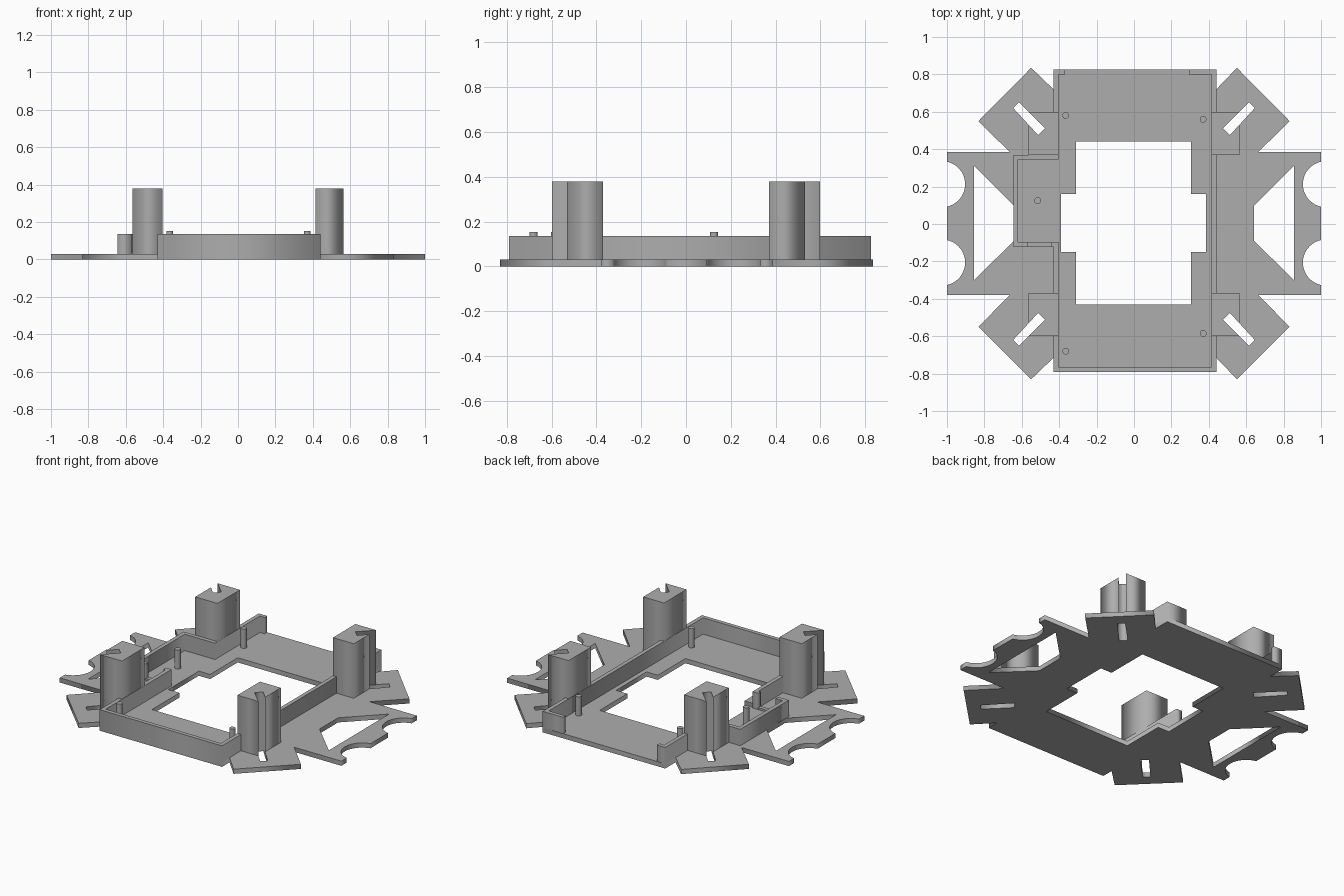
import bpy
import math

cube = bpy.data.objects.get("Cube")
if cube:
    bpy.data.objects.remove(cube, do_unlink=True)

GREY = (0.42, 0.42, 0.42, 1)
grey = bpy.data.materials.new("plain grey")
grey.use_nodes = True
grey.diffuse_color = GREY
grey.node_tree.nodes["Principled BSDF"].inputs["Base Color"].default_value = GREY

BASE, WALL, TOWER, PIN = 0.03, 0.135, 0.38, 0.153
THICK = 0.026


def prism(name, loops, z0, z1):
    """Extrude flat loops between two heights; inner loops become holes."""
    curve = bpy.data.curves.new(name, 'CURVE')
    curve.dimensions = '2D'
    curve.fill_mode = 'BOTH'
    curve.extrude = (z1 - z0) / 2
    for loop in loops:
        spline = curve.splines.new('POLY')
        spline.points.add(len(loop) - 1)
        for point, (x, y) in zip(spline.points, loop):
            point.co = (x, y, 0, 1)
        spline.use_cyclic_u = True
    obj = bpy.data.objects.new(name, curve)
    bpy.context.collection.objects.link(obj)
    obj.location.z = (z0 + z1) / 2
    bpy.ops.object.select_all(action='DESELECT')
    obj.select_set(True)
    bpy.context.view_layer.objects.active = obj
    bpy.ops.object.convert(target='MESH')
    obj = bpy.context.object
    obj.data.materials.clear()
    obj.data.materials.append(grey)
    return obj


def flip(loop, sx, sy=1):
    return [(x * sx, y * sy) for x, y in loop]


def notch(cy, r=0.123, cx=1.026, steps=20):
    """Round bite in the outer edge of a wing, from low y to high y."""
    half = math.acos((cx - 1) / r)
    angles = [half - 2 * half * i / steps for i in range(steps + 1)]
    return [(cx - r * math.cos(a), cy - r * math.sin(a)) for a in angles]


def half_outline(edge):
    """One side of the plate: diagonal arms and a notched wing."""
    return [(edge, -0.79), (edge, -0.715), (0.55, -0.83), (0.832, -0.55),
            (0.665, -0.38), (1, -0.38), *notch(-0.206), *notch(0.213),
            (1, 0.385), (0.665, 0.385), (0.832, 0.55), (0.55, 0.835),
            (edge, 0.72), (edge, 0.825)]


def wall(name, path):
    """Right-angled wall of constant thickness, on the left of its path."""
    normals = []
    for (ax, ay), (bx, by) in zip(path, path[1:]):
        length = math.hypot(bx - ax, by - ay)
        normals.append(((ay - by) / length, (bx - ax) / length))
    inner = []
    for i, (x, y) in enumerate(path):
        near = normals[max(i - 1, 0):i + 1]
        inner.append((x + THICK * sum(n[0] for n in near),
                      y + THICK * sum(n[1] for n in near)))
    return prism(name, [path + inner[::-1]], BASE, WALL)


# Base plate with central window, wing openings and arm slots
window = [(-0.31, -0.43), (0.305, -0.43), (0.305, -0.15), (0.385, -0.15),
          (0.385, 0.16), (0.305, 0.16), (0.305, 0.44), (-0.31, 0.44),
          (-0.31, 0.16), (-0.39, 0.16), (-0.39, -0.15), (-0.31, -0.15)]
opening = [(0.642, -0.09), (0.855, -0.3), (0.855, 0.31), (0.642, 0.098)]
slot = [(0.476, 0.511), (0.512, 0.475), (0.646, 0.62), (0.615, 0.652)]
outline = half_outline(0.44) + flip(half_outline(0.43), -1)[::-1]
holes = [window, opening, flip(opening, -1)]
holes += [flip(slot, sx, sy) for sx in (1, -1) for sy in (1, -1)]
prism("base_plate", [outline] + holes, 0, BASE)

# Corner towers, each slotted on its outer corner
for side, sx, inner_x in (("left", 1, 0.415), ("right", -1, 0.405)):
    for end, sy in (("back", 1), ("front", -1)):
        profile = [(inner_x, 0.37), (0.563, 0.37), (0.563, 0.53),
                   (0.512, 0.475), (0.476, 0.511), (0.563, 0.598),
                   (inner_x, 0.598)]
        prism(f"{end}_{side}_tower", [flip(profile, sx, sy)], BASE, TOWER)

# Low walls around the tray and the side pocket
wall("pocket_wall", [(-0.37, 0.825), (-0.43, 0.825), (-0.43, 0.37),
                     (-0.645, 0.37), (-0.645, -0.122), (-0.57, -0.122)])
wall("tray_wall", [(-0.445, -0.122), (-0.43, -0.122), (-0.43, -0.79),
                   (0.44, -0.79), (0.44, 0.825), (0.295, 0.825)])
prism("pocket_sill", [[(-0.57, -0.122), (-0.445, -0.122),
                       (-0.445, -0.096), (-0.57, -0.096)]], BASE, 0.043)

# Locating pins
for i, (x, y) in enumerate([(-0.365, 0.58), (0.37, 0.56), (-0.515, 0.125),
                            (-0.365, -0.68), (0.37, -0.585)]):
    bpy.ops.mesh.primitive_cylinder_add(
        vertices=24, radius=0.018, depth=PIN - BASE,
        location=(x, y, (BASE + PIN) / 2))
    pin = bpy.context.object
    pin.name = f"pin_{i + 1}"
    pin.data.materials.append(grey)
    bpy.ops.object.shade_smooth_by_angle()
